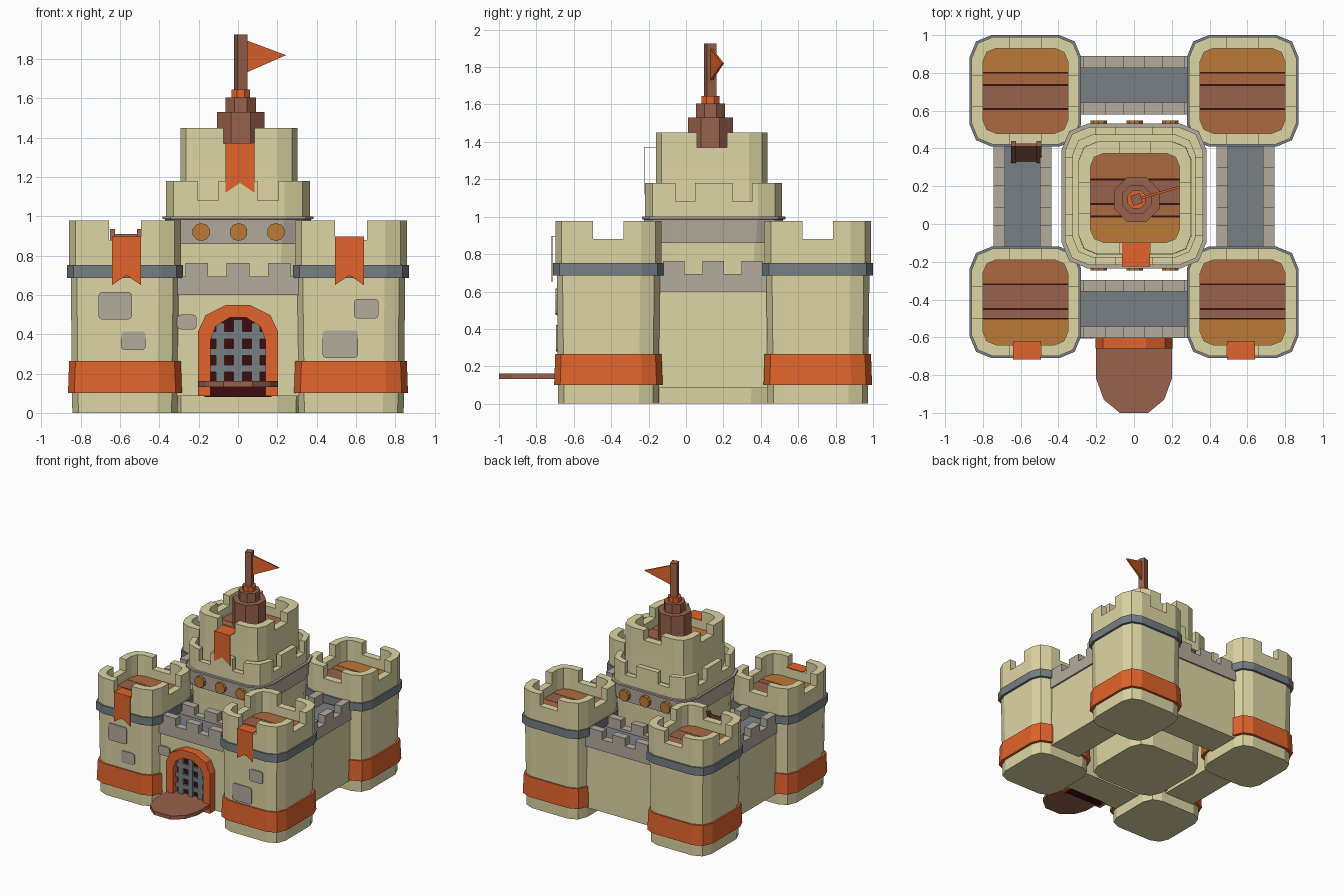
import bpy, bmesh, math

if "Cube" in bpy.data.objects:
    bpy.data.objects.remove(bpy.data.objects["Cube"])

def mat(name, r, g, b):
    m = bpy.data.materials.new(name)
    lin = lambda c: (c / 255 / 12.92) if c < 11 else ((c / 255 + 0.055) / 1.055) ** 2.4
    m.diffuse_color = (lin(r), lin(g), lin(b), 1)
    m.use_nodes = True
    m.node_tree.nodes["Principled BSDF"].inputs["Base Color"].default_value = m.diffuse_color
    return m

SAND = mat("sandstone", 222, 214, 165)
RED = mat("orange_red", 226, 100, 44)
SLATE = mat("slate", 119, 127, 132)
GREY = mat("warm_grey", 180, 171, 157)
BROWN = mat("dark_wood", 153, 98, 76)
PLANK = mat("plank_wood", 172, 105, 62)
GOLD = mat("golden_wood", 188, 122, 56)
DARK = mat("dark_maroon", 62, 12, 14)

def make(name, verts, faces, m):
    me = bpy.data.meshes.new(name)
    me.from_pydata(verts, [], faces)
    bm = bmesh.new()
    bm.from_mesh(me)
    bmesh.ops.recalc_face_normals(bm, faces=bm.faces)
    bm.to_mesh(me)
    bm.free()
    me.materials.append(m)
    ob = bpy.data.objects.new(name, me)
    bpy.context.collection.objects.link(ob)
    return ob

def loft(name, rings, m):
    """Closed solid through rings of equal point count."""
    n = len(rings[0])
    faces = [tuple(range(n)), tuple(range((len(rings) - 1) * n, len(rings) * n))]
    for k in range(len(rings) - 1):
        for i in range(n):
            j = (i + 1) % n
            faces.append((k * n + i, k * n + j, (k + 1) * n + j, (k + 1) * n + i))
    return make(name, [p for r in rings for p in r], faces, m)

def extrude(name, pts, axis, a, b, m):
    """Extrude a 2D profile along an axis from a to b."""
    put = {"x": lambda p, t: (t, p[0], p[1]), "y": lambda p, t: (p[0], t, p[1]),
           "z": lambda p, t: (p[0], p[1], t)}[axis]
    return loft(name, [[put(p, t) for p in pts] for t in (a, b)], m)

def box(name, x0, x1, y0, y1, z0, z1, m):
    return extrude(name, [(x0, y0), (x1, y0), (x1, y1), (x0, y1)], "z", z0, z1, m)

def ngon(cx, cy, r, n, turn=0.5):
    return [(cx + r * math.cos((i + turn) * math.tau / n),
             cy + r * math.sin((i + turn) * math.tau / n)) for i in range(n)]

def rounded(cx, cy, hx, hy, r, seg=2):
    pts = []
    for k, (sx, sy) in enumerate([(1, 1), (-1, 1), (-1, -1), (1, -1)]):
        for s in range(seg + 1):
            a = (k + s / seg) * math.pi / 2
            pts.append((cx + sx * (hx - r) + r * math.cos(a), cy + sy * (hy - r) + r * math.sin(a)))
    return pts

def tier(name, cx, cy, levels, r, m):
    return loft(name, [[(x, y, z) for x, y in rounded(cx, cy, h, h, r)] for h, z in levels], m)

def parapet(name, cx, cy, h, r, hi, ri, z0, zlo, zhi, notches, m):
    """Rounded-square ring with notches cut into each side."""
    cuts = [t for n in notches for t in n]
    def ring(h, r):
        side = [(h, t) for t in cuts]
        side += [(h - r + r * math.cos(a), h - r + r * math.sin(a)) for a in (0, math.pi / 4, math.pi / 2)]
        return [(cx + x * c - y * s, cy + x * s + y * c)
                for c, s in ((1, 0), (0, 1), (-1, 0), (0, -1)) for x, y in side]
    o, i = ring(h, r), ring(hi, ri)
    per, n = len(cuts) + 3, len(o)
    low = [(k % per) < len(cuts) and (k % per) % 2 == 0 for k in range(n)]
    verts, faces = [], []
    for k in range(n):
        verts += [(*p, z) for p in (o[k], i[k]) for z in (z0, zlo, zhi)]
    for k in range(n):
        a, b = 6 * k, 6 * ((k + 1) % n)
        faces += [(a, b, b + 1, a + 1), (a + 3, b + 3, b + 4, a + 4), (a, b, b + 3, a + 3)]
        if low[k]:
            faces.append((a + 1, b + 1, b + 4, a + 4))
        else:
            faces += [(a + 1, b + 1, b + 2, a + 2), (a + 4, b + 4, b + 5, a + 5), (a + 2, b + 2, b + 5, a + 5)]
        if low[k] != low[k - 1]:
            faces.append((a + 1, a + 2, a + 5, a + 4))
    return make(name, verts, faces, m)

def floor(name, cx, cy, h, z, planks):
    """Planks as (depth, material) from the front backwards, over dark gaps."""
    box(name + "_gaps", cx - h, cx + h, cy - h, cy + h, z - 0.03, z - 0.01, DARK)
    unit, y = 2 * h / sum(d for d, m in planks), cy - h
    for d, m in planks:
        box(name + "_plank", cx - h, cx + h, y + 0.002, y + d * unit - 0.002, z - 0.02, z, m)
        y += d * unit

def banner(name, cx, w, y, yback, z0, z1):
    extrude(name, [(cx - w, z0), (cx, z0 + 0.05), (cx + w, z0), (cx + w, z1), (cx - w, z1)], "y", y, y + 0.003, RED)
    box(name + "_fold", cx - w, cx + w, y, yback, z1 - 0.004, z1, RED)

# Corner towers
TX = 0.575
FRONT_PLANKS = ((0.14, GOLD), (0.05, BROWN), (0.13, BROWN), (0.13, PLANK))
BACK_PLANKS = ((0.13, PLANK), (0.125, BROWN), (0.065, PLANK), (0.13, GOLD))
for side in (-1, 1):
    for ty, label in ((-0.415, "front"), (0.705, "back")):
        x, n = side * TX, label + "_tower"
        tier(n + "_body", x, ty, [(0.268, 0), (0.276, 0.70)], 0.105, SAND)
        tier(n + "_red_band", x, ty, [(0.29, 0.10), (0.284, 0.265)], 0.11, RED)
        tier(n + "_slate_ring", x, ty, [(0.295, 0.685), (0.295, 0.752)], 0.115, SLATE)
        parapet(n + "_parapet", x, ty, 0.284, 0.11, 0.225, 0.07, 0.75, 0.88, 0.978, [(-0.082, 0.082)], SAND)
        floor(n + "_floor", x, ty, 0.228, 0.805, FRONT_PLANKS if label == "front" else BACK_PLANKS)
    banner("tower_banner", side * 0.567, 0.074, -0.718, -0.62, 0.65, 0.897)

# Curtain walls with walkway, rails and merlons
def wall(name, along_x, c, mid, half):
    def part(label, a0, a1, b0, b1, z0, z1, m):
        if along_x:
            box(name + label, a0, a1, c + b0, c + b1, z0, z1, m)
        else:
            box(name + label, c + b0, c + b1, a0, a1, z0, z1, m)
    part("_body", mid - half, mid + half, -0.14, 0.14, 0.085, 0.61, SAND)
    part("_cap", mid - half, mid + half, -0.154, 0.154, 0.60, 0.66, GREY)
    part("_walkway", mid - half, mid + half, -0.095, 0.095, 0.65, 0.675, SLATE)
    for b in (-0.154, 0.092):
        part("_rail", mid - half, mid + half, b, b + 0.062, 0.65, 0.695, GREY)
        for t in (-0.21, 0, 0.21):
            part("_merlon", mid + t - 0.058, mid + t + 0.058, b, b + 0.062, 0.69, 0.762, GREY)

wall("front_wall", True, -0.45, 0, 0.34)
wall("back_wall", True, 0.735, 0, 0.34)
wall("left_wall", False, -0.59, 0.145, 0.33)
wall("right_wall", False, 0.59, 0.145, 0.33)

# Central keep
KY = 0.148
tier("keep_body", 0.003, KY, [(0.33, 0), (0.348, 0.87)], 0.13, SAND)
tier("keep_collar", 0, KY, [(0.366, 0.86), (0.372, 0.985), (0.384, 0.987), (0.384, 1.0)], 0.14, GREY)
parapet("keep_lower_parapet", 0, KY, 0.366, 0.13, 0.322, 0.10, 1.0, 1.08, 1.18,
        [(-0.205, -0.10), (0.10, 0.205)], SAND)
tier("keep_lower_shelf", 0, KY, [(0.33, 1.0), (0.33, 1.065)], 0.11, SAND)
tier("keep_upper_body", 0.005, 0.138, [(0.30, 1.0), (0.298, 1.26)], 0.10, SAND)
parapet("keep_upper_parapet", 0.005, 0.138, 0.298, 0.10, 0.236, 0.07, 1.255, 1.37, 1.45,
        [(-0.08, 0.08)], SAND)
floor("keep_floor", 0.005, 0.138, 0.238, 1.30, ((0.14, GOLD), (0.065, PLANK), (0.13, BROWN), (0.14, PLANK)))
banner("keep_banner", 0.01, 0.074, -0.224, -0.10, 1.12, 1.373)
for x in (-0.19, 0, 0.19):
    for y in (KY - 0.395, KY + 0.35):
        extrude("beam_end", ngon(x + 0.003, 0.92, 0.046, 10), "y", y, y + 0.05, GOLD)

# Flag mast
MX, MY = 0.014, 0.13
for name, r, n, z0, z1, m in (("mast_drum", 0.13, 8, 1.29, 1.53, BROWN), ("mast_step", 0.084, 8, 1.53, 1.605, BROWN),
                              ("mast_collar", 0.052, 8, 1.60, 1.645, RED)):
    extrude(name, ngon(MX, MY, r, n), "z", z0, z1, m)
extrude("mast_pole", ngon(MX, MY, 0.038, 4, 0.7), "z", 1.64, 1.925, BROWN)
dx, dy = -0.002, 0.006
flag = [(MX, MY, 1.905), (MX, MY, 1.72), (0.243, 0.197, 1.82)]
loft("flag", [[(x + s * dx, y + s * dy, z) for x, y, z in flag] for s in (-1, 1)], RED)

# Gate: arch, portcullis and drawbridge
def arch_line(h, spring, rise):
    arc = [(h * math.cos(i * math.pi / 5), spring + rise * math.sin(i * math.pi / 5)) for i in range(6)]
    return [(h, 0.085)] + arc + [(-h, 0.085)]
outer, inner = arch_line(0.203, 0.415, 0.14), arch_line(0.14, 0.37, 0.12)
extrude("gate_arch", outer + inner[::-1], "y", -0.66, -0.57, RED)
extrude("gate_darkness", inner, "y", -0.60, -0.58, DARK)
for x in (-0.09, 0, 0.09):
    box("portcullis_bar", x - 0.022, x + 0.022, -0.63, -0.61, 0.15, 0.475 - abs(x) * 0.2, SLATE)
for z in (0.225, 0.31, 0.395):
    box("portcullis_crossbar", -0.14, 0.14, -0.625, -0.608, z - 0.018, z + 0.018, SLATE)
extrude("drawbridge", [(-0.2, -0.60), (-0.2, -0.82), (-0.16, -0.93), (-0.075, -1.0), (0.075, -1.0),
                       (0.16, -0.93), (0.2, -0.82), (0.2, -0.60)], "z", 0.132, 0.162, BROWN)
box("gate_sill", -0.17, 0.17, -0.64, -0.57, 0.08, 0.133, DARK)

# Raised stones on the front
for x0, x1, z0, z1, y in ((-0.71, -0.54, 0.475, 0.615, -0.698), (-0.595, -0.47, 0.32, 0.415, -0.695),
                          (0.59, 0.715, 0.48, 0.58, -0.698), (0.43, 0.61, 0.28, 0.42, -0.695),
                          (-0.31, -0.21, 0.425, 0.50, -0.605)):
    extrude("raised_stone", rounded((x0 + x1) / 2, (z0 + z1) / 2, (x1 - x0) / 2, (z1 - z0) / 2, 0.018),
            "y", y, y + 0.045, GREY)

# Ladder from the left walkway up to the back tower
for x in (-0.65, -0.515):
    extrude("ladder_rail", [(0.32, 0.67), (0.35, 0.67), (0.44, 0.935), (0.41, 0.935)], "x", x, x + 0.025, BROWN)
extrude("ladder_board", [(0.33, 0.67), (0.345, 0.67), (0.425, 0.91), (0.41, 0.91)], "x", -0.64, -0.50, BROWN)
